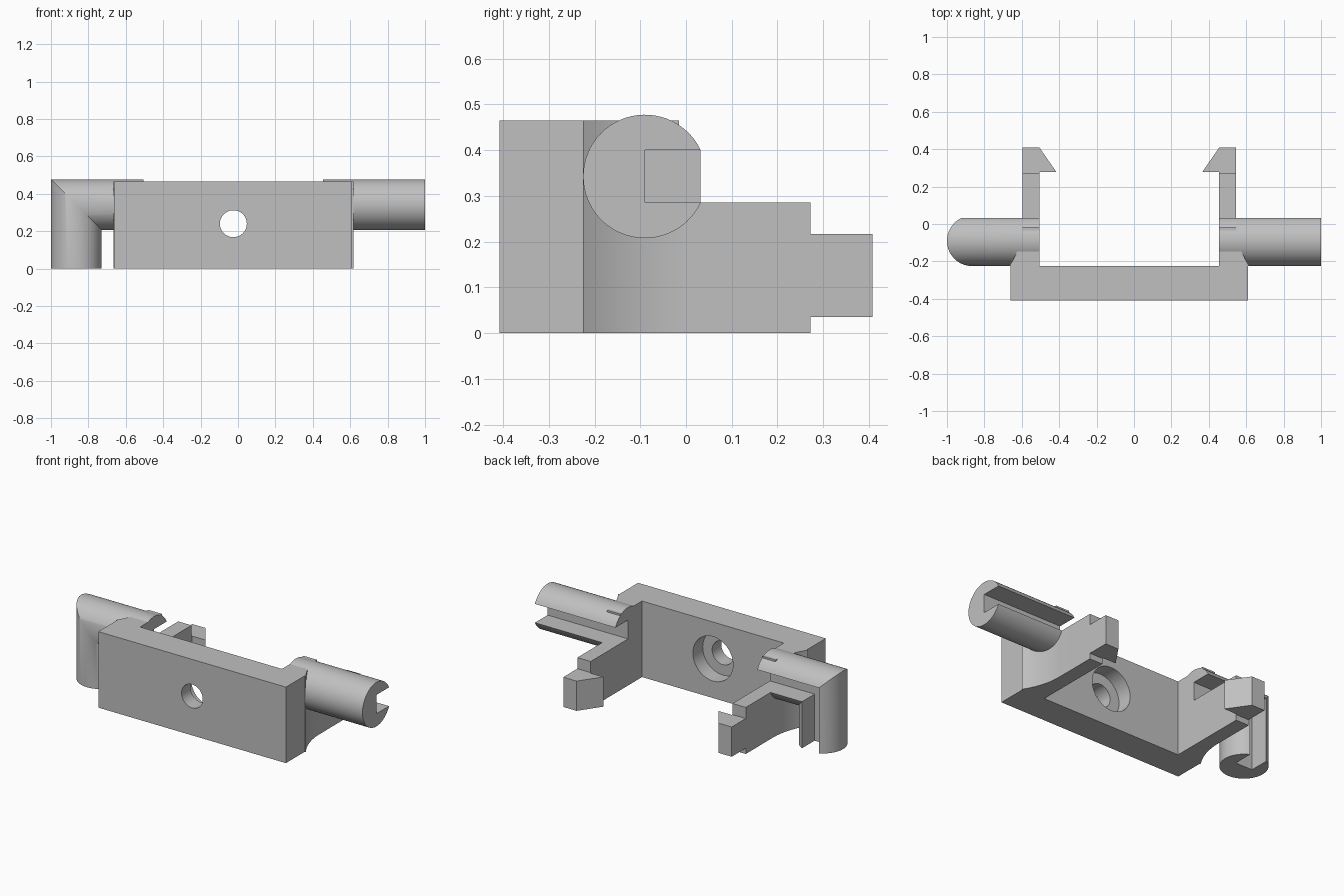
import bpy, bmesh
from math import sin, cos, asin, pi, sqrt
from mathutils import Vector

cube = bpy.data.objects.get("Cube")
if cube:
    bpy.data.objects.remove(cube, do_unlink=True)

grey = bpy.data.materials.new("light_grey_plastic")
grey.use_nodes = True
colour = (0.53, 0.53, 0.53, 1)
grey.diffuse_color = colour
grey.node_tree.nodes["Principled BSDF"].inputs["Base Color"].default_value = colour

CX = -0.025                       # middle of the bracket
TUBE_Y, TUBE_Z, TUBE_R = -0.09, 0.3425, 0.135
SLOT = 0.0575                     # half width of the tube slot
PLATE_BACK, HEIGHT = -0.225, 0.465


def loft(name, rings):
    """Solid skinned over matching closed rings, with flat end caps."""
    bm = bmesh.new()
    loops = [[bm.verts.new(p) for p in ring] for ring in rings]
    n = len(loops[0])
    for a, b in zip(loops, loops[1:]):
        for i in range(n):
            j = (i + 1) % n
            bm.faces.new((a[i], a[j], b[j], b[i]))
    bm.faces.new(loops[0])
    bm.faces.new(loops[-1])
    bmesh.ops.recalc_face_normals(bm, faces=bm.faces)
    mesh = bpy.data.meshes.new(name)
    bm.to_mesh(mesh)
    bm.free()
    mesh.materials.append(grey)
    ob = bpy.data.objects.new(name, mesh)
    bpy.context.collection.objects.link(ob)
    return ob


def prism(name, outline, z0, z1):
    return loft(name, [[(x, y, z) for x, y in outline] for z in (z0, z1)])


def box(name, x0, x1, y0, y1, z0, z1):
    return prism(name, [(x0, y0), (x1, y0), (x1, y1), (x0, y1)], z0, z1)


def rod(name, r, y0, y1, z):
    circle = [(r * cos(2 * pi * i / 48), r * sin(2 * pi * i / 48)) for i in range(48)]
    return loft(name, [[(CX + a, y, z + b) for a, b in circle] for y in (y0, y1)])


def select(ob):
    bpy.ops.object.select_all(action='DESELECT')
    ob.select_set(True)
    bpy.context.view_layer.objects.active = ob


def cut(ob, cutter):
    cutter.hide_render = True
    mod = ob.modifiers.new("cut", 'BOOLEAN')
    mod.operation, mod.solver, mod.object = 'DIFFERENCE', 'EXACT', cutter
    select(ob)
    bpy.ops.object.modifier_apply(modifier=mod.name)
    bpy.data.objects.remove(cutter, do_unlink=True)


def smooth(ob):
    select(ob)
    bpy.ops.object.shade_smooth_by_angle(angle=pi / 6)


# Mounting plate with a counterbored screw hole
plate = box("mounting_plate", CX - 0.635, CX + 0.635, -0.408, PLATE_BACK, 0, HEIGHT)
cut(plate, rod("screw_hole_cutter", 0.072, -0.5, 0, 0.24))
cut(plate, rod("counterbore_cutter", 0.136, -0.32, 0, 0.24))
smooth(plate)

# Arms with a curved outer root, stepped top and snap hook
FILLET_END, FILLET_R = 0.01, 0.42
for side, s in (("left", 1), ("right", -1)):
    outline = [(0.48, PLATE_BACK), (0.48, 0.272), (0.57, 0.272)]
    for i in range(13):
        d = (FILLET_END - PLATE_BACK) * i / 12
        outline.append((0.57 + FILLET_R - sqrt(FILLET_R ** 2 - d * d), FILLET_END - d))
    arm = prism(side + "_arm", [(CX + s * x, y) for x, y in outline], 0, HEIGHT)
    cut(arm, box("step_cutter", -1, 1, -0.015, 0.5, 0.285, 0.6))
    cut(arm, box("slot_cutter", -1, 1, TUBE_Y, 0.5, TUBE_Z - SLOT, TUBE_Z + SLOT))
    smooth(arm)
    hook = [(0.57, 0.272), (0.57, 0.408), (0.48, 0.408), (0.39, 0.278),
            (0.48, 0.278), (0.48, 0.272)]
    prism(side + "_hook", [(CX + s * x, y) for x, y in hook], 0.035, 0.217)

# Slotted tube section as (y, offset across the slot)
lip = asin(SLOT / TUBE_R)
section = [(TUBE_Y, -SLOT), (TUBE_Y, SLOT)]
for i in range(57):
    a = lip + (2 * pi - 2 * lip) * i / 56
    section.append((TUBE_Y + TUBE_R * cos(a), TUBE_R * sin(a)))

# Straight tube on the left
smooth(loft("left_tube", [[(x, y, TUBE_Z + o) for y, o in section] for x in (0.455, 1)]))

# Mitred elbow tube on the right
LEG_X = -1 + TUBE_R
smooth(loft("right_elbow_tube", [
    [(-0.505, y, TUBE_Z + o) for y, o in section],
    [(LEG_X - o, y, TUBE_Z + o) for y, o in section],
    [(LEG_X - o, y, 0) for y, o in section]]))
